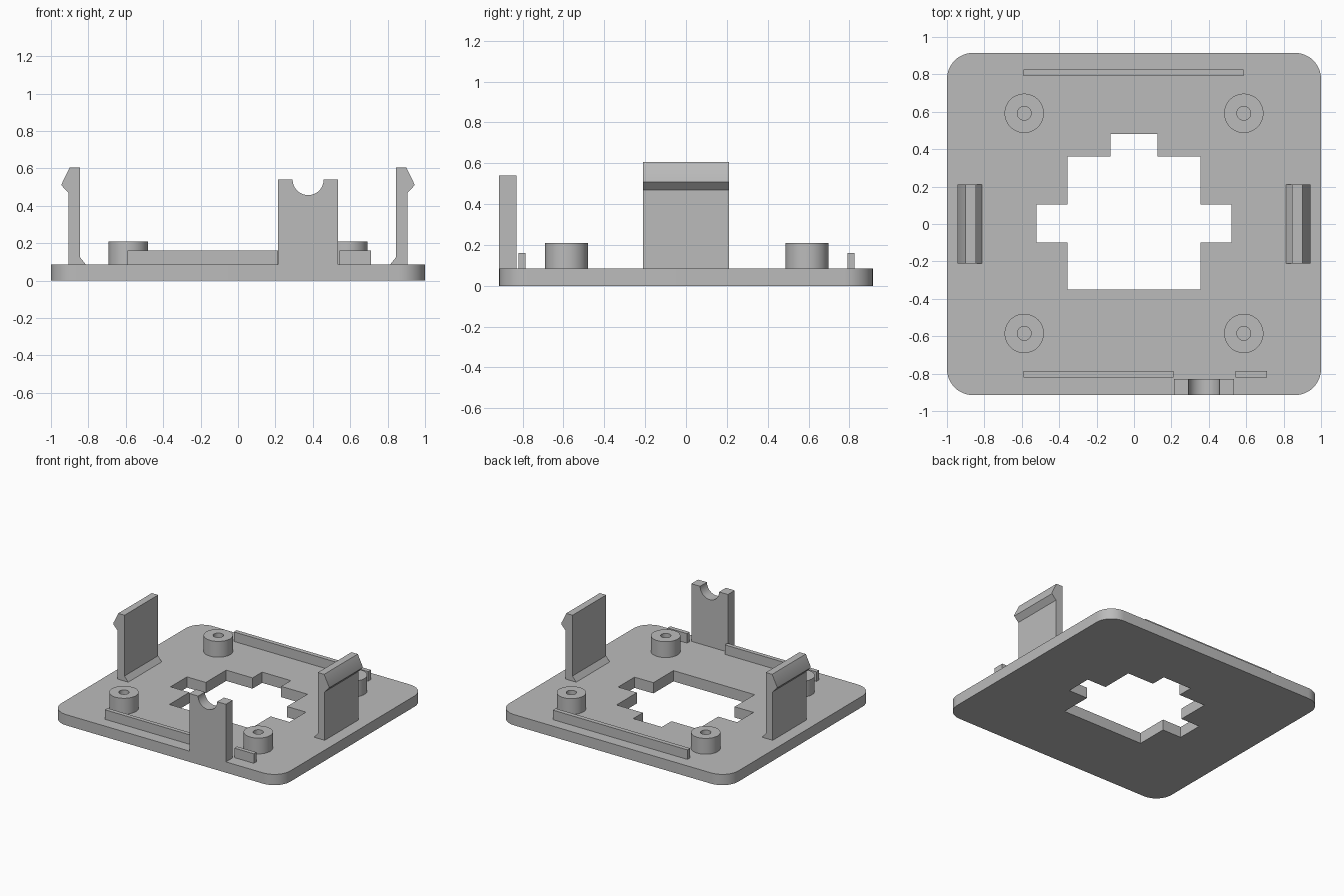
import bpy, bmesh
from math import radians, pi, cos, sin
from mathutils import Vector

cube = bpy.data.objects.get("Cube")
if cube:
    bpy.data.objects.remove(cube, do_unlink=True)

grey = bpy.data.materials.new("plain grey")
grey.use_nodes = True
colour = (0.5, 0.5, 0.5, 1)
grey.diffuse_color = colour
grey.node_tree.nodes["Principled BSDF"].inputs["Base Color"].default_value = colour


def arc(cx, cy, r, start, end, steps):
    """Points along an arc, angles in degrees."""
    angles = [radians(start + (end - start) * i / steps) for i in range(steps + 1)]
    return [(cx + r * cos(a), cy + r * sin(a)) for a in angles]


def circle(cx, cy, r, steps=48):
    return arc(cx, cy, r, 0, 360, steps)[:-1]


def rect(x0, x1, y0, y1):
    return [(x0, y0), (x1, y0), (x1, y1), (x0, y1)]


def prism(name, loops, low, high, axis="z"):
    """Fill an outline (further loops are holes) and extrude along z or y."""
    bm = bmesh.new()
    edges = []
    for loop in loops:
        verts = [bm.verts.new((u, v, low) if axis == "z" else (u, low, v)) for u, v in loop]
        edges += [bm.edges.new((a, b)) for a, b in zip(verts, verts[1:] + verts[:1])]
    normal = Vector((0, 0, 1)) if axis == "z" else Vector((0, 1, 0))
    bmesh.ops.triangle_fill(bm, edges=edges, use_beauty=True, normal=normal)
    result = bmesh.ops.extrude_face_region(bm, geom=bm.faces[:], use_keep_orig=True)
    moved = [g for g in result["geom"] if isinstance(g, bmesh.types.BMVert)]
    bmesh.ops.translate(bm, verts=moved, vec=normal * (high - low))
    bmesh.ops.recalc_face_normals(bm, faces=bm.faces[:])
    mesh = bpy.data.meshes.new(name)
    bm.to_mesh(mesh)
    bm.free()
    mesh.materials.append(grey)
    obj = bpy.data.objects.new(name, mesh)
    bpy.context.collection.objects.link(obj)
    bpy.ops.object.select_all(action="DESELECT")
    obj.select_set(True)
    bpy.context.view_layer.objects.active = obj
    bpy.ops.object.shade_smooth_by_angle(angle=radians(30))
    return obj


TOP = 0.085      # upper surface of the plate
W, D, R = 1.0, 0.915, 0.14

# Base plate with rounded corners and a stepped opening
outline = []
for i, (sx, sy) in enumerate([(1, 1), (-1, 1), (-1, -1), (1, -1)]):
    outline += arc(sx * (W - R), sy * (D - R), R, i * 90, i * 90 + 90, 12)
half = [(0.355, -0.35), (0.355, -0.1), (0.52, -0.1), (0.52, 0.105),
        (0.355, 0.105), (0.355, 0.36), (0.125, 0.36), (0.125, 0.48)]
opening = half + [(-x, y) for x, y in reversed(half)]
prism("base_plate", [outline, opening], 0, TOP)

# Four hollow standoffs
for side, sx in (("right", -1), ("left", 1)):
    for end, y in (("front", -0.585), ("back", 0.592)):
        x = sx * 0.587
        prism(f"{end}_{side}_standoff", [circle(x, y, 0.105), circle(x, y, 0.037)], TOP, 0.21)

# Low locating ribs
prism("back_rib", [rect(-0.59, 0.585, 0.79, 0.825)], TOP, 0.16)
prism("front_long_rib", [rect(-0.59, 0.212, -0.82, -0.787)], TOP, 0.16)
prism("front_short_rib", [rect(0.542, 0.712, -0.82, -0.787)], TOP, 0.16)

# Cable post with a half-round notch
post = [(0.535, TOP), (0.535, 0.54)] + arc(0.375, 0.54, 0.083, 0, -180, 24)
post += [(0.215, 0.54), (0.215, TOP)]
prism("cable_post", [post], -D, -0.83, "y")

# Snap clips: chamfered foot, straight stem and outward hook
clip = [(0.813, TOP), (0.905, TOP), (0.905, 0.468), (0.943, 0.508),
        (0.943, 0.516), (0.9, 0.605), (0.845, 0.605), (0.845, 0.125)]
for side, sx in (("right", -1), ("left", 1)):
    prism(f"{side}_clip", [[(sx * x, z) for x, z in clip]], -0.21, 0.21, "y")
